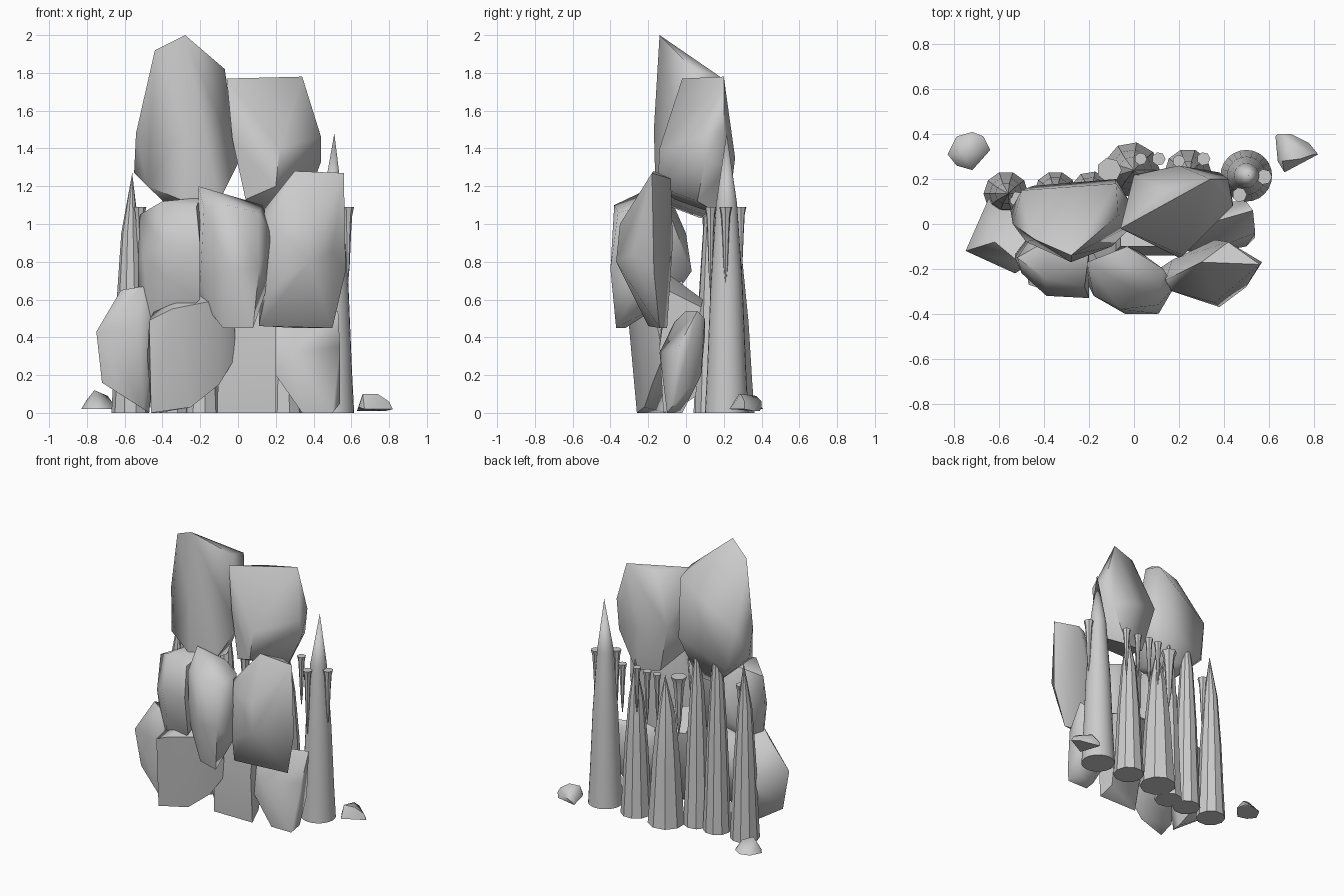
import bpy, bmesh, math


def finish(name, bm, angle):
    bmesh.ops.recalc_face_normals(bm, faces=bm.faces)
    me = bpy.data.meshes.new(name)
    bm.to_mesh(me)
    bm.free()
    ob = bpy.data.objects.new(name, me)
    bpy.context.collection.objects.link(ob)
    bpy.ops.object.select_all(action='DESELECT')
    ob.select_set(True)
    bpy.context.view_layer.objects.active = ob
    bpy.ops.object.shade_smooth_by_angle(angle=math.radians(angle))
    return ob


def rock(name, *pts):
    """Worn boulder: convex hull of its corner points."""
    bm = bmesh.new()
    for p in pts:
        bm.verts.new(p)
    res = bmesh.ops.convex_hull(bm, input=bm.verts)
    junk = [v for v in res["geom_interior"] if isinstance(v, bmesh.types.BMVert)]
    bmesh.ops.delete(bm, geom=junk, context='VERTS')
    return finish(name, bm, 58)


def spike(name, x, y, profile, sides, tip):
    """Lathe rings of (radius, z), capped at the first ring, ending at tip."""
    bm = bmesh.new()
    rings = []
    for r, z in profile:
        rings.append([bm.verts.new((x + r * math.cos(math.tau * i / sides),
                                    y + r * math.sin(math.tau * i / sides), z))
                      for i in range(sides)])
    bm.faces.new(rings[0])
    for a, b in zip(rings, rings[1:]):
        for i in range(sides):
            j = (i + 1) % sides
            bm.faces.new((a[i], a[j], b[j], b[i]))
    end = bm.verts.new(tip)
    for i in range(sides):
        bm.faces.new((rings[-1][i], rings[-1][(i + 1) % sides], end))
    return finish(name, bm, 35)


# top boulders
rock("top_left_boulder", (-.28, -.14, 2), (-.44, -.07, 1.92), (-.08, .18, 1.78),
     (-.07, .04, 1.82), (-.54, -.0, 1.48), (-.5, .15, 1.5), (-.28, -.17, 1.5), (-.02, .1, 1.45),
     (0, .0, 1.32), (-.55, .06, 1.27), (-.48, -.08, 1.2), (-.28, -.16, 1.12),
     (-.1, -.1, 1.12), (-.08, .2, 1.35), (-.45, .17, 1.2), (-.3, .08, 1.03), (-.16, .1, 1.05))
rock("top_right_boulder", (-.06, -.02, 1.77), (.34, .2, 1.78), (.14, .15, 1.76),
     (.42, .2, 1.5), (.44, .08, 1.46), (.44, .1, 1.33), (.22, -.14, 1.4), (.2, -.15, 1.2),
     (-.03, -.03, 1.45), (.0, .22, 1.4), (.2, .26, 1.35), (.38, .23, 1.3), (.04, -.06, 1.13),
     (.36, .06, 1.12), (.25, .22, 1.03), (.08, .18, 1.06))

# middle boulders
rock("middle_left_boulder", (-.52, -.15, 1.05), (-.4, -.24, 1.12), (-.22, -.28, 1.09),
     (-.2, -.12, 1.14), (-.38, -.07, 1.11), (-.53, -.15, .8), (-.5, -.22, .82), (-.39, -.32, .9),
     (-.2, -.33, .88), (-.36, -.31, .7), (-.2, -.29, .6), (-.3, -.22, .52),
     (-.47, -.16, .48), (-.53, -.13, .57), (-.22, .03, .75), (-.42, .0, .72), (-.3, 0, .95))
rock("middle_centre_boulder", (-.21, -.17, 1.2), (-.18, -.32, 1.08), (-.06, -.38, 1.1),
     (.13, -.2, 1.1), (.11, -.36, 1.06), (.18, -.28, .94), (-.03, -.1, 1.12), (.11, -.4, .76),
     (-.04, -.4, .76), (-.2, -.28, .7), (-.2, -.18, .6), (.15, -.26, .65),
     (.08, -.37, .45), (-.08, -.32, .45), (.02, -.12, .58))
rock("middle_right_boulder", (.3, -.17, 1.28), (.56, -.18, 1.27), (.42, -.08, 1.24),
     (.14, -.25, 1.08), (.17, -.3, 1.02), (.36, -.35, 1.0), (.38, -.37, .8), (.5, -.28, .85),
     (.57, -.17, .75), (.11, -.2, .46), (.5, -.14, .45), (.3, -.1, .45),
     (.15, -.28, .65), (.17, -.16, .85), (.36, -.07, .9))

# bottom boulders
rock("bottom_left_boulder", (-.62, -.08, .65), (-.5, -.18, .67), (-.75, -.12, .43),
     (-.53, -.22, .45), (-.72, -.09, .16), (-.5, -.18, .02), (-.47, -.08, 0), (-.64, .13, .4),
     (-.45, .08, .6), (-.5, .1, .12), (-.42, -.15, .5))
rock("bottom_middle_boulder", (-.47, -.27, .49), (-.35, -.31, .55), (-.1, -.26, .6),
     (-.02, -.16, .5), (-.01, -.12, .3), (-.1, -.18, .15), (-.25, -.22, .03), (-.46, -.26, 0),
     (-.48, -.18, .3), (-.42, -.1, 0), (-.25, -.02, .7), (-.1, .02, .55), (-.4, -.05, .62))
rock("bottom_centre_boulder", (-.11, -.12, 0), (.2, -.12, 0), (.2, -.14, .35),
     (-.1, -.14, .4), (.2, -.1, .65), (-.06, -.1, .74), (.2, .08, .56), (-.06, .09, .6),
     (.18, -.02, .05), (-.06, -.04, .05))
rock("bottom_right_boulder", (.2, -.06, .48), (.32, .0, .54), (.53, .06, .54),
     (.5, .1, .5), (.3, .1, .4), (.2, -.1, .2), (.28, -.14, .32), (.54, -.04, .35),
     (.54, -.06, .05), (.5, -.1, 0), (.34, -.1, 0), (.35, -.02, 0), (.5, .08, .2))

# stalagmites rising behind the boulders
for i, (x, y, r, h, n) in enumerate([(.5, .215, .115, 1.48, 24), (.24, .23, .105, 1.12, 10),
                                     (-.01, .24, .125, 1.07, 9), (-.19, .14, .095, 1.34, 9),
                                     (-.35, .14, .095, 1.45, 10), (-.57, .135, .1, 1.27, 10)]):
    prof = [(r, 0), (r * .9, h * .15), (r * .74, h * .45), (r * .48, h * .75)]
    spike(f"stalagmite_{i + 1}", x, y, prof, n, (x + .01, y, h))

# slim hanging stalactites with flat flared tops
for i, (x, y, r, low) in enumerate([(.58, .21, .035, .65), (.47, .13, .033, .6), (.31, .29, .03, .72),
                                    (.2, .28, .028, .75), (.11, .29, .03, .7), (.03, .29, .028, .75),
                                    (-.11, .24, .055, .65), (-.52, .11, .035, .65)]):
    prof = [(r, 1.09), (r * .72, 1.05), (r * .55, .96), (r * .32, (low + .9) / 2)]
    spike(f"stalactite_{i + 1}", x, y, prof, 7, (x, y, low))

# loose stones
rock("right_loose_stone", (.63, .39, .01), (.67, .23, .02), (.82, .31, .02), (.64, .28, .03),
     (.64, .40, .03), (.7, .40, .06), (.78, .36, .01), (.66, .28, .1), (.74, .29, .1),
     (.68, .37, .09), (.8, .31, .06))
rock("left_loose_stone", (-.83, .31, .02), (-.79, .26, .02), (-.72, .24, .02), (-.64, .33, .02),
     (-.67, .39, .03), (-.72, .41, .02), (-.79, .39, .02), (-.76, .31, .12), (-.69, .34, .09),
     (-.8, .32, .07))
